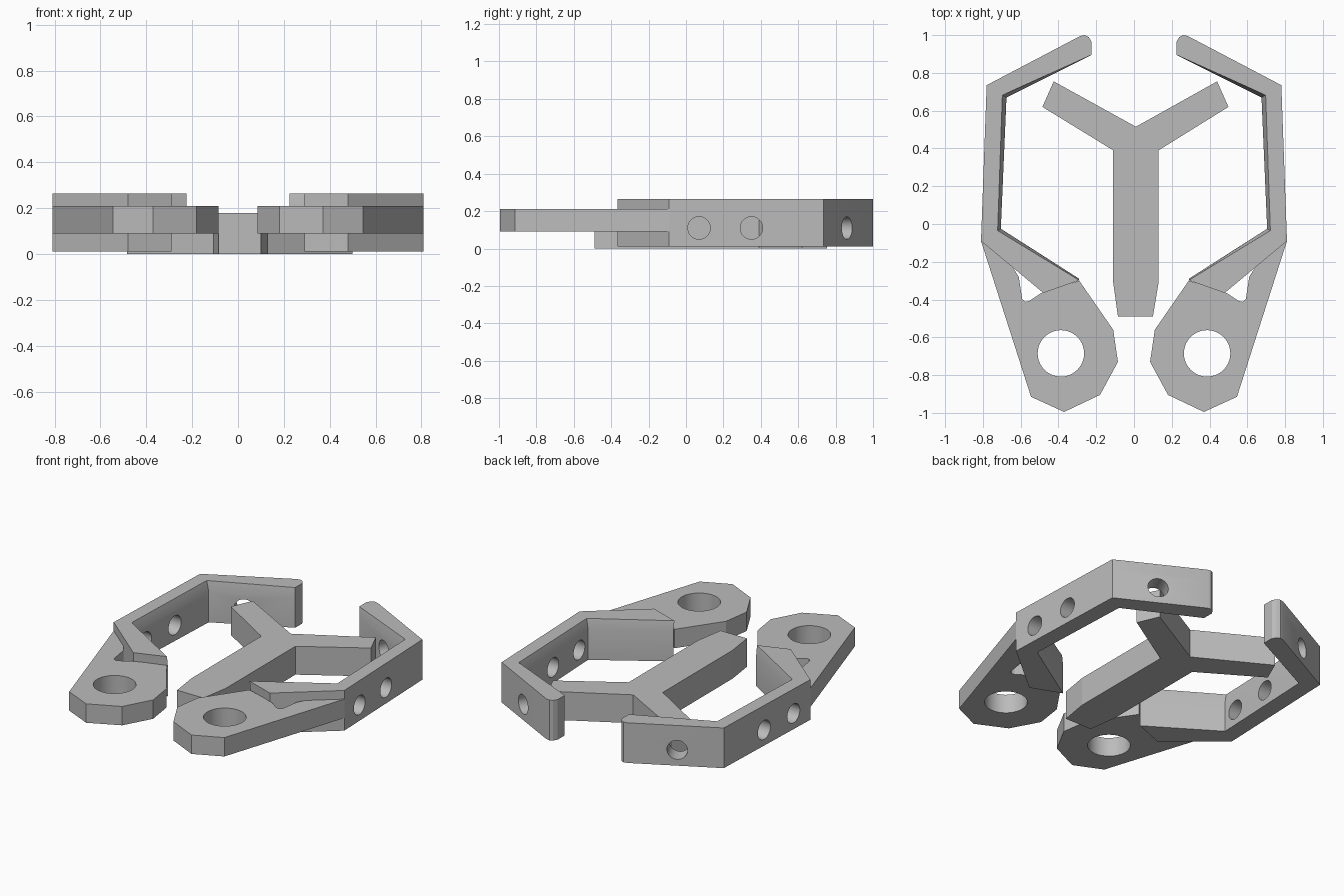
import bpy, bmesh, math
from mathutils import Vector

cube = bpy.data.objects.get("Cube")
if cube:
    bpy.data.objects.remove(cube, do_unlink=True)

GREY = bpy.data.materials.new("plain grey")
GREY.use_nodes = True
GREY.diffuse_color = (0.5, 0.5, 0.5, 1)
GREY.node_tree.nodes["Principled BSDF"].inputs["Base Color"].default_value = (0.5, 0.5, 0.5, 1)


def loft(name, layers):
    """Solid through stacked outlines given as (z, points)."""
    bm = bmesh.new()
    rings = [[bm.verts.new((x, y, z)) for x, y in pts] for z, pts in layers]
    for low, high in zip(rings, rings[1:]):
        for i in range(len(low)):
            j = (i + 1) % len(low)
            bm.faces.new((low[i], low[j], high[j], high[i]))
    bm.faces.new(rings[0])
    bm.faces.new(rings[-1])
    bmesh.ops.remove_doubles(bm, verts=bm.verts, dist=0.0001)
    bmesh.ops.recalc_face_normals(bm, faces=bm.faces)
    mesh = bpy.data.meshes.new(name)
    bm.to_mesh(mesh)
    bm.free()
    mesh.materials.append(GREY)
    ob = bpy.data.objects.new(name, mesh)
    bpy.context.collection.objects.link(ob)
    return ob


def drill(ob, centre, axis, radius):
    """Cut a round hole through ob along axis."""
    bpy.ops.mesh.primitive_cylinder_add(vertices=40, radius=radius, depth=0.4, location=centre)
    cutter = bpy.context.object
    cutter.hide_render = True
    cutter.rotation_mode = 'QUATERNION'
    cutter.rotation_quaternion = Vector(axis).to_track_quat('Z', 'Y')
    cutter.data.materials.append(GREY)
    mod = ob.modifiers.new("hole", 'BOOLEAN')
    mod.operation, mod.solver, mod.object = 'DIFFERENCE', 'EXACT', cutter
    bpy.context.view_layer.objects.active = ob
    bpy.ops.object.modifier_apply(modifier=mod.name)
    bpy.data.objects.remove(cutter, do_unlink=True)


def smooth(ob):
    bpy.ops.object.select_all(action='DESELECT')
    ob.select_set(True)
    bpy.context.view_layer.objects.active = ob
    bpy.ops.object.shade_smooth_by_angle(angle=math.radians(20))


# Bent rail outline: outer side with rounded tip, then inner side
outer = [(0.48, -0.365), (0.81, -0.09), (0.78, 0.735), (0.285, 0.995), (0.26, 1.0),
         (0.24, 0.99), (0.225, 0.965), (0.225, 0.895)]
inner_low = [(0.675, 0.67), (0.705, -0.025), (0.29, -0.29)]
inner_top = [(0.697, 0.682), (0.722, -0.035), (0.29, -0.298)]

# Flat ear outline, notched beside the rail
ear = [(0.81, -0.09), (0.545, -0.915), (0.37, -0.995), (0.18, -0.905), (0.085, -0.73),
       (0.11, -0.56), (0.29, -0.30), (0.40, -0.335), (0.49, -0.365), (0.555, -0.408),
       (0.575, -0.412), (0.592, -0.398), (0.61, -0.28), (0.66, -0.20), (0.75, -0.10)]

for side, word in ((1, "left"), (-1, "right")):
    def flip(pts):
        return [(side * x, y) for x, y in pts]

    # Rail wall with a slim bevel along its inner top edge
    rail = loft(word + "_rail", [(0.01, flip(outer + inner_low)),
                                 (0.205, flip(outer + inner_low)),
                                 (0.265, flip(outer + inner_top))])
    for y in (0.07, 0.35):
        drill(rail, (side * 0.75, y, 0.11), (1, 0, 0), 0.06)
    drill(rail, (side * 0.52, 0.82, 0.11), (side * 0.46, 0.89, 0), 0.06)
    smooth(rail)

    # Mounting ear with a large eye
    lug = loft(word + "_ear", [(0.09, flip(ear)), (0.21, flip(ear))])
    drill(lug, (side * 0.387, -0.685, 0.15), (0, 0, 1), 0.123)
    smooth(lug)

# Forked centre bar
bar = [(-0.085, -0.49), (0.10, -0.49), (0.13, -0.31), (0.13, 0.39), (0.50, 0.62),
       (0.44, 0.755), (0.01, 0.515), (-0.425, 0.755), (-0.485, 0.62), (-0.11, 0.39),
       (-0.11, -0.31)]
loft("forked_bar", [(0, bar), (0.18, bar)])
